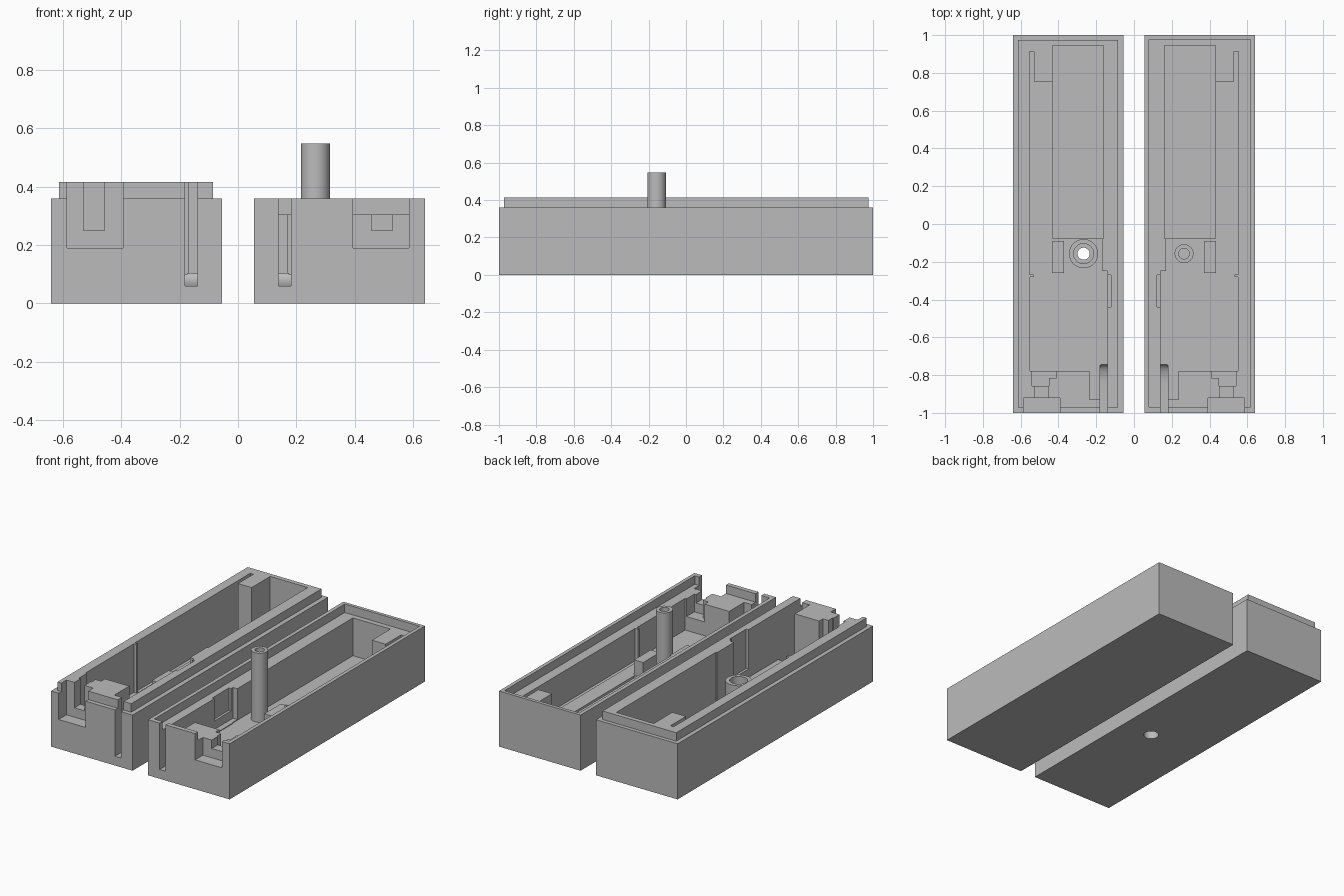
import bpy, bmesh, math

if "Cube" in bpy.data.objects:
    bpy.data.objects.remove(bpy.data.objects["Cube"])

grey = bpy.data.materials.new("light_grey_plastic")
grey.diffuse_color = (0.5, 0.5, 0.5, 1)
grey.use_nodes = True
grey.node_tree.nodes["Principled BSDF"].inputs["Base Color"].default_value = grey.diffuse_color


def finish(bm, name):
    bmesh.ops.recalc_face_normals(bm, faces=bm.faces)
    me = bpy.data.meshes.new(name)
    bm.to_mesh(me)
    bm.free()
    me.materials.append(grey)
    ob = bpy.data.objects.new(name, me)
    bpy.context.collection.objects.link(ob)
    return ob


def prism_x(name, x0, x1, profile):
    """Extrude a (y, z) outline from x0 to x1."""
    bm = bmesh.new()
    face = bm.faces.new([bm.verts.new((x0, y, z)) for y, z in profile])
    new = bmesh.ops.extrude_face_region(bm, geom=[face])["geom"]
    verts = [v for v in new if isinstance(v, bmesh.types.BMVert)]
    bmesh.ops.translate(bm, verts=verts, vec=(x1 - x0, 0, 0))
    return finish(bm, name)


def box(name, x0, x1, y0, y1, z0, z1):
    return prism_x(name, x0, x1, [(y0, z0), (y1, z0), (y1, z1), (y0, z1)])


def cylinder(name, x, y, r, z0, z1):
    bm = bmesh.new()
    bmesh.ops.create_cone(bm, cap_ends=True, segments=48, radius1=r, radius2=r, depth=z1 - z0)
    bmesh.ops.translate(bm, verts=bm.verts, vec=(x, y, (z0 + z1) / 2))
    return finish(bm, name)


def combine(ob, tool, operation):
    """Boolean the tool into the object, then discard the tool."""
    mod = ob.modifiers.new("bool", 'BOOLEAN')
    mod.operation, mod.object, mod.solver = operation, tool, 'EXACT'
    graph = bpy.context.evaluated_depsgraph_get()
    me = bpy.data.meshes.new_from_object(ob.evaluated_get(graph))
    ob.modifiers.clear()
    ob.data = me
    bpy.data.objects.remove(tool)


def cut(ob, tool):
    combine(ob, tool, 'DIFFERENCE')


TOP = 0.7      # cutters reach above every rim
FLOOR = 0.10   # shelf level inside the shells

# pockets shared by both halves: |x| range, y range, floor height
POCKETS = [
    (0.162, 0.431, -0.077, 0.945, 0.06),      # main bay
    (0.42, 0.531, -0.285, 0.755, FLOOR),      # side bay
    (0.529, 0.552, -0.267, 0.914, 0.095),     # board slot
    (0.17, 0.43, -0.30, -0.07, FLOOR),        # screw bay
    (0.175, 0.55, -0.777, -0.28, FLOOR),      # front bay
    (0.175, 0.235, -0.93, -0.77, FLOOR),      # front bay corner
    (0.123, 0.15, -0.44, -0.27, 0.16),        # switch recess
    (0.45, 0.54, -0.857, -0.77, 0.19),        # connector pocket
    (0.41, 0.455, -0.815, -0.765, 0.19),      # connector side notch
    (0.456, 0.528, -0.93, -0.85, 0.25),       # cable neck
    (0.393, 0.585, -1.1, -0.92, 0.19),        # front connector opening
]


def hollow(shell, s):
    for x0, x1, y0, y1, z in POCKETS:
        cut(shell, box("cutter", s * x0, s * x1, y0, y1, z, TOP))
    # narrow lever slit with a curved ramp at its front end
    arc = [(-0.85 + 0.105 * math.sin(a), 0.06 + 0.045 * (1 - math.cos(a)))
           for a in (i * math.pi / 16 for i in range(9))]
    profile = [(-1.1, 0.06)] + arc + [(-0.25, 0.105), (-0.25, TOP), (-1.1, TOP)]
    cut(shell, prism_x("cutter", s * 0.139, s * 0.181, profile))
    # low stop block beside the screw bay
    combine(shell, box("stop", s * 0.37, s * 0.435, -0.26, -0.09, 0.05, 0.2), 'UNION')


# left shell: raised inner lip
left = box("left_shell", -0.64, -0.055, -1, 1, 0, 0.36)
combine(left, box("lip", -0.613, -0.085, -0.972, 0.975, 0.2, 0.415), 'UNION')
hollow(left, -1)

# left screw socket with stepped through hole
SX, SY = 0.267, -0.157
combine(left, cylinder("socket", -SX, SY, 0.077, 0.05, 0.23), 'UNION')
cut(left, cylinder("cutter", -SX, SY, 0.053, 0.173, 0.5))
cut(left, cylinder("cutter", -SX, SY, 0.032, -0.1, 0.3))
cut(left, cylinder("cutter", -SX, SY, 0.045, -0.1, 0.1))

# right shell: recessed inner step that receives the lip
right = box("right_shell", 0.055, 0.64, -1, 1, 0, 0.36)
cut(right, box("cutter", 0.08, 0.616, -0.97, 0.978, 0.305, TOP))
hollow(right, 1)

# right screw post with blind hole
post = cylinder("screw_post", 0.265, SY, 0.05, 0.05, 0.547)
cut(post, cylinder("cutter", 0.265, SY, 0.028, 0.15, 0.7))

# flat walls, smooth round surfaces
for ob in (left, right, post):
    bpy.ops.object.select_all(action='DESELECT')
    ob.select_set(True)
    bpy.context.view_layer.objects.active = ob
    bpy.ops.object.shade_smooth_by_angle(angle=math.radians(25))
